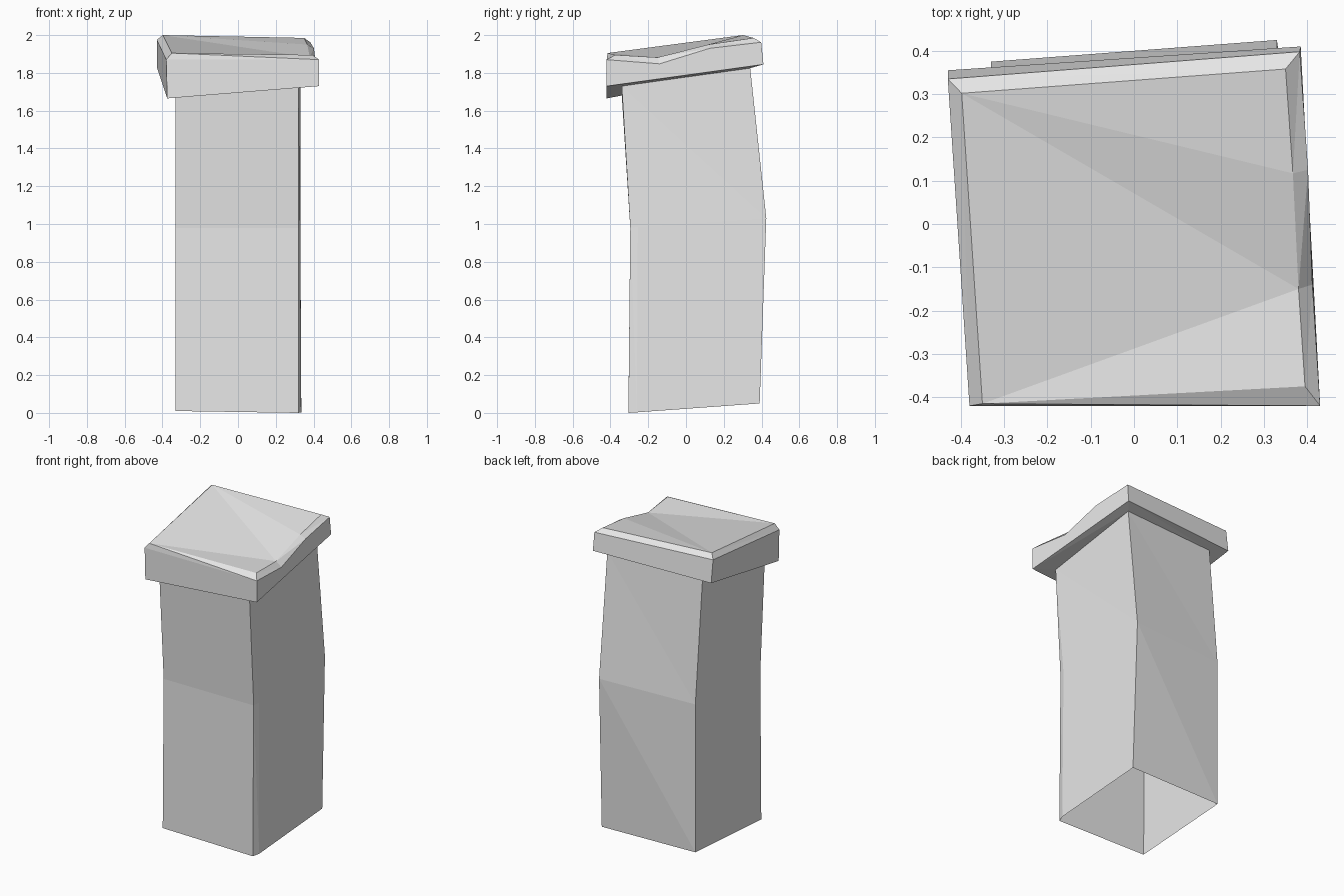
import bpy
import bmesh

cube = bpy.data.objects.get("Cube")
if cube:
    bpy.data.objects.remove(cube, do_unlink=True)

GREY = (0.8, 0.8, 0.8, 1)
stone = bpy.data.materials.new("pale_grey")
stone.diffuse_color = GREY
stone.use_nodes = True
stone.node_tree.nodes["Principled BSDF"].inputs["Base Color"].default_value = GREY


def finish(bm, name):
    bmesh.ops.remove_doubles(bm, verts=bm.verts, dist=0.001)
    mesh = bpy.data.meshes.new(name)
    bm.to_mesh(mesh)
    bm.free()
    mesh.materials.append(stone)
    obj = bpy.data.objects.new(name, mesh)
    bpy.context.collection.objects.link(obj)


def add_ring(bm, points):
    return [bm.verts.new(p) for p in points]


def bridge(bm, low, high, flipped=()):
    """Join two rings with triangles, choosing the diagonal on each side."""
    count = len(low)
    for i in range(count):
        a, b, c, d = low[i], low[(i + 1) % count], high[(i + 1) % count], high[i]
        tris = ((a, b, c), (a, c, d)) if i in flipped else ((a, b, d), (b, c, d))
        for tri in tris:
            bm.faces.new(tri)


# Rings run front right, front left, fold by the front left corner, back left, back right
shaft_top = [(-0.33, -0.34, 1.68), (0.32, -0.34, 1.73), (0.32, -0.34, 1.73),
             (0.33, 0.34, 1.825), (-0.33, 0.30, 1.82)]

# Bent hollow shaft, open at the foot
bm = bmesh.new()
foot = add_ring(bm, [(-0.33, -0.305, 0.01), (0.32, -0.305, 0), (0.335, -0.26, 0.003),
                     (0.335, 0.39, 0.05), (-0.33, 0.375, 0.055)])
bend = add_ring(bm, [(-0.33, -0.295, 0.98), (0.32, -0.295, 0.98), (0.33, -0.255, 0.985),
                     (0.33, 0.425, 1.03), (-0.33, 0.375, 1.02)])
head = add_ring(bm, shaft_top)
bridge(bm, foot, bend, flipped=(2,))
bridge(bm, bend, head)
finish(bm, "shaft")

# Crooked cap slab; the left edge carries two extra points that form its dip
bm = bmesh.new()
neck = add_ring(bm, [p for i, p in enumerate(shaft_top) if i != 2])
base = add_ring(bm, [(-0.375, -0.42, 1.665), (0.43, -0.42, 1.73),
                     (0.385, 0.41, 1.845), (-0.43, 0.355, 1.83)])
rim = add_ring(bm, [(-0.38, -0.42, 1.87), (0.43, -0.42, 1.87), (0.412, -0.14, 1.848),
                    (0.402, 0.125, 1.93), (0.383, 0.398, 1.962), (-0.43, 0.335, 1.975)])
crown = add_ring(bm, [(-0.35, -0.415, 1.905), (0.395, -0.375, 1.895), (0.38, -0.15, 1.882),
                      (0.367, 0.117, 1.95), (0.35, 0.358, 1.985), (-0.398, 0.302, 2)])

# Underside overhang and the four outer walls
bridge(bm, neck, base)
for wall in ((base[0], base[1], rim[1], rim[0]),
             (base[1], base[2], rim[4], rim[3], rim[2], rim[1]),
             (base[2], base[3], rim[5], rim[4]),
             (base[3], base[0], rim[0], rim[5])):
    bm.faces.new(wall)

# Bevelled border and the folded top
bridge(bm, rim, crown)
right_front, left_front, dip, rise, left_back, right_back = crown
for tri in ((right_front, left_front, dip), (right_front, dip, right_back),
            (right_back, dip, rise), (right_back, rise, left_back)):
    bm.faces.new(tri)
finish(bm, "cap")
